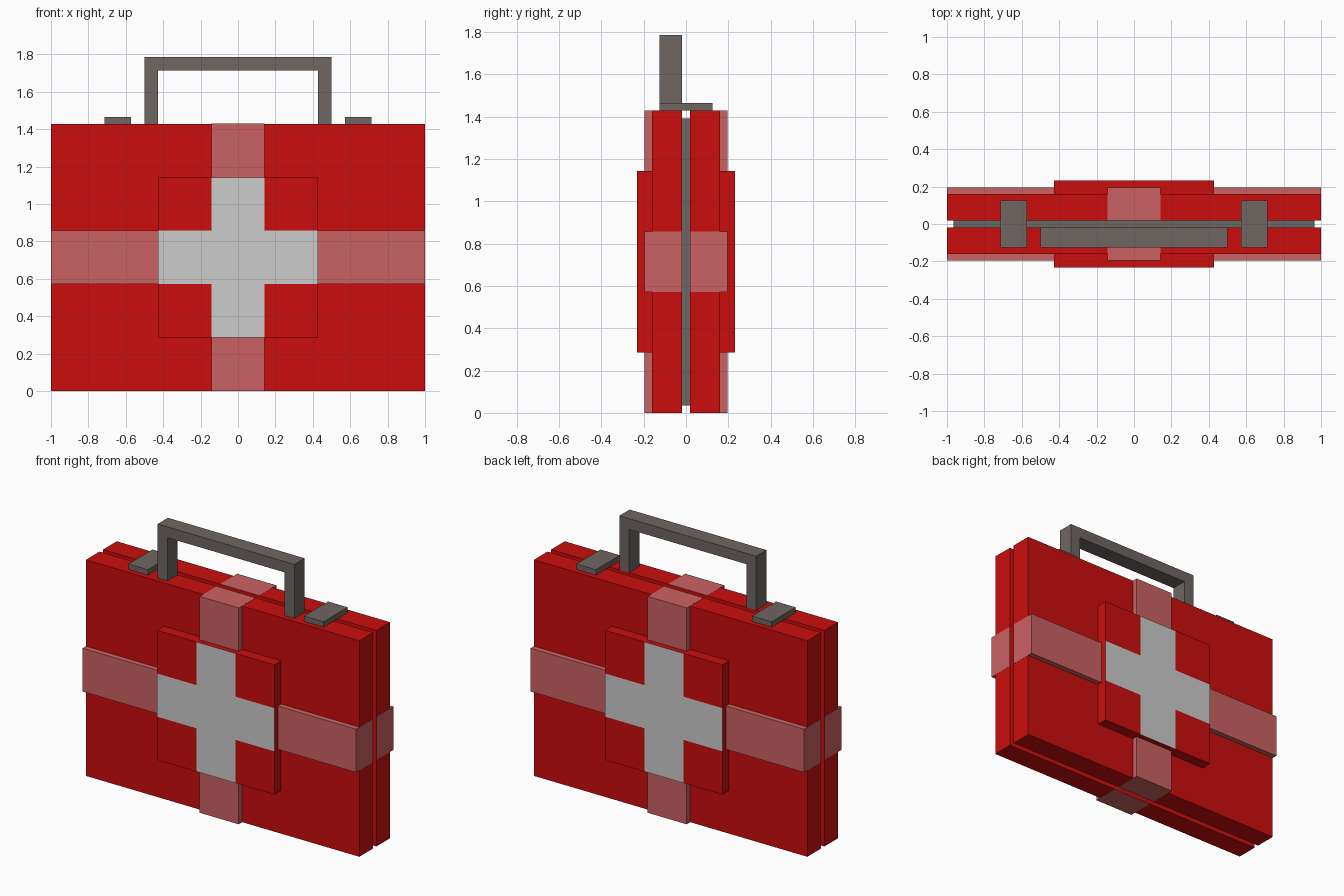
import bpy, bmesh

if "Cube" in bpy.data.objects:
    bpy.data.objects.remove(bpy.data.objects["Cube"])

U = 1 / 7            # modelling unit: the case is 14 x 10 units
EPS = 0.001          # keeps the bands just proud of the case sides
TOP = 10 * U
GAP, SHELL, BAND, PLATE = U / 8, U * 9 / 8, U * 11 / 8, U * 13 / 8


def material(name, rgb):
    m = bpy.data.materials.new(name)
    m.diffuse_color = (*rgb, 1)
    m.use_nodes = True
    m.node_tree.nodes["Principled BSDF"].inputs["Base Color"].default_value = m.diffuse_color
    return m


red = material("red", (0.60, 0.004, 0.004))
pink = material("faded red", (0.60, 0.122, 0.122))
white = material("white", (0.604, 0.604, 0.604))
grey = material("warm grey", (0.156, 0.133, 0.122))


def make(name, bm, *mats):
    bmesh.ops.recalc_face_normals(bm, faces=bm.faces[:])
    me = bpy.data.meshes.new(name)
    bm.to_mesh(me)
    bm.free()
    for m in mats:
        me.materials.append(m)
    ob = bpy.data.objects.new(name, me)
    bpy.context.collection.objects.link(ob)
    return ob


def box_mesh(x, y, z):
    bm = bmesh.new()
    bmesh.ops.create_cube(bm, size=1)
    for v in bm.verts:
        v.co = [r[0] if c < 0 else r[1] for c, r in zip(v.co, (x, y, z))]
    return bm


def box(name, x, y, z, mat):
    return make(name, box_mesh(x, y, z), mat)


# Grey seal between the two halves
box("core", (-6.75 * U, 6.75 * U), (-GAP, GAP), (U / 4, TOP - U / 4), grey)

for side, s in (("front", -1), ("back", 1)):
    def span(a, b):
        return tuple(sorted((s * a, s * b)))

    # Case half
    box(side + "_shell", (-1, 1), span(GAP, SHELL), (0, TOP), red)

    # Raised bands wrapping round the half
    box(side + "_vertical_band", (-U, U), span(GAP + EPS, BAND),
        (-EPS, TOP + EPS), pink)
    box(side + "_horizontal_band", (-1 - EPS, 1 + EPS), span(GAP + EPS, BAND - EPS),
        (4 * U, 6 * U), pink)

    # Square plate, cut in thirds so the outer face carries a white cross
    bm = box_mesh((-3 * U, 3 * U), span(SHELL, PLATE), (2 * U, 8 * U))
    for axis, pos in ((0, -U), (0, U), (2, 4 * U), (2, 6 * U)):
        co, no = [0, 0, 0], [0, 0, 0]
        co[axis], no[axis] = pos, 1
        bmesh.ops.bisect_plane(bm, geom=bm.verts[:] + bm.edges[:] + bm.faces[:],
                               plane_co=co, plane_no=no)
    bm.normal_update()
    for f in bm.faces:
        c = f.calc_center_median()
        if f.normal.y * s > 0.9 and (abs(c.x) < U or abs(c.z - 5 * U) < U):
            f.material_index = 1
    make(side + "_cross_plate", bm, red, white)

# Carrying handle: U-shaped profile extruded in y
bm = bmesh.new()
o, i, h = 3.5 * U, 3 * U, 12.5 * U
profile = [(-o, TOP), (-o, h), (o, h), (o, TOP),
           (i, TOP), (i, h - U / 2), (-i, h - U / 2), (-i, TOP)]
face = bm.faces.new([bm.verts.new((x, -7 * U / 8, z)) for x, z in profile])
ext = bmesh.ops.extrude_face_region(bm, geom=[face])
bmesh.ops.translate(bm, vec=(0, 0.75 * U, 0),
                    verts=[g for g in ext["geom"] if isinstance(g, bmesh.types.BMVert)])
make("handle", bm, grey)

# Latches bridging the two halves
for name, s in (("left_latch", -1), ("right_latch", 1)):
    box(name, tuple(sorted((s * 4 * U, s * 5 * U))), (-7 * U / 8, 7 * U / 8),
        (TOP, TOP + U / 4), grey)
